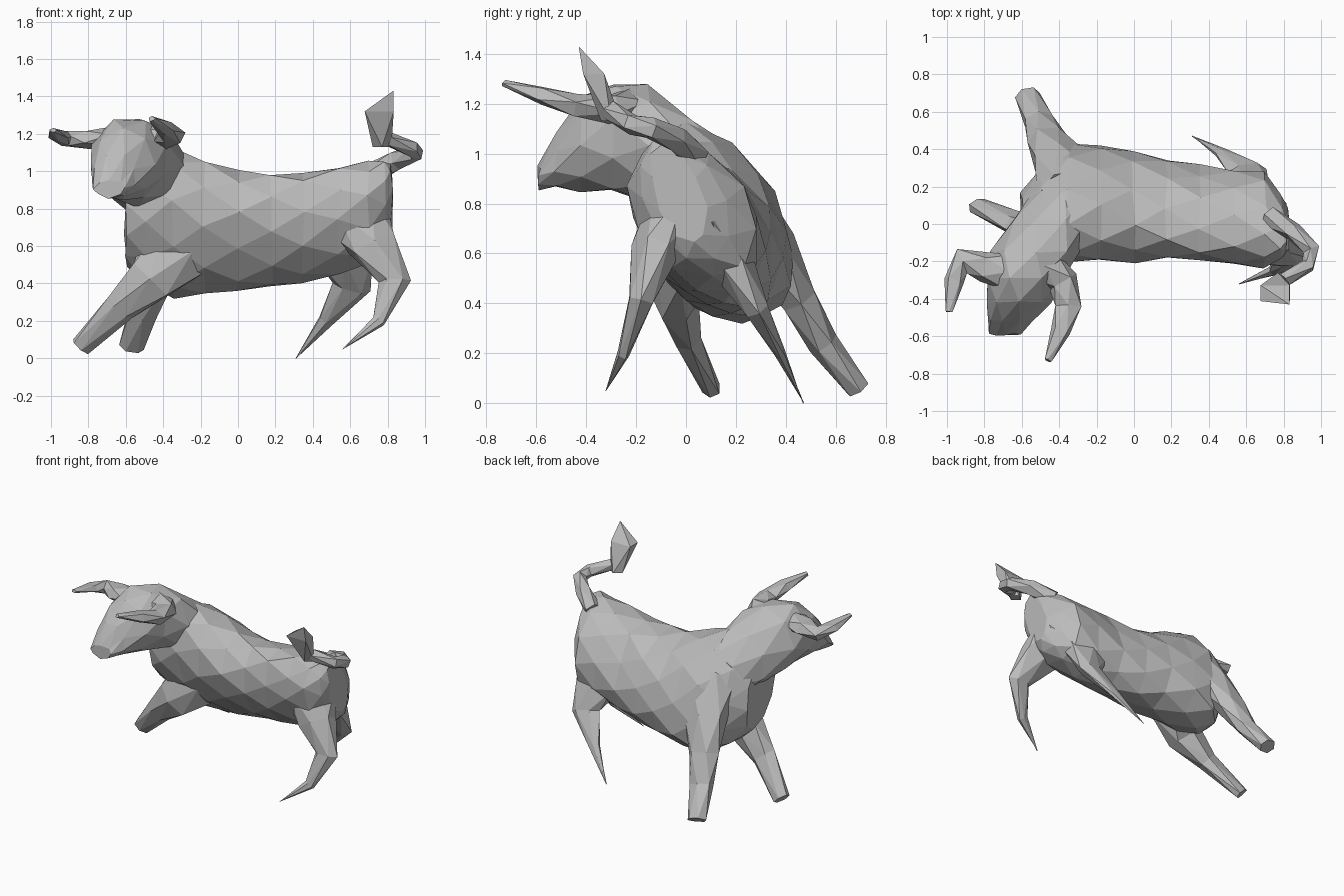
import bpy, bmesh, math, random
from mathutils import Vector

random.seed(4)
if "Cube" in bpy.data.objects:
    bpy.data.objects.remove(bpy.data.objects["Cube"])

grey = bpy.data.materials.new("plain grey")
grey.use_nodes = True
grey.diffuse_color = (.5, .5, .5, 1)
grey.node_tree.nodes["Principled BSDF"].inputs["Base Color"].default_value = grey.diffuse_color


def refine(stations):
    """Insert a smoothly interpolated station between each neighbouring pair."""
    result = []
    last = len(stations) - 1
    for i in range(last):
        before, start = stations[max(i - 1, 0)], stations[i]
        end, after = stations[i + 1], stations[min(i + 2, last)]
        middle = [(9 * (b + c) - a - d) / 16 for a, b, c, d in zip(before, start, end, after)]
        result += [start, middle]
    return result + [stations[last]]


def loft(name, rings, sides, axis=None, up=(0, 0, 1), lean=0, jitter=0):
    """Skin rings of (x, y, z, side radius, up radius) with flat triangles."""
    bm = bmesh.new()
    centres = [Vector(ring[:3]) for ring in rings]
    last = len(rings) - 1
    loops = []
    for i, (centre, ring) in enumerate(zip(centres, rings)):
        forward = Vector(axis) if axis else centres[min(i + 1, last)] - centres[max(i - 1, 0)]
        side = forward.cross(Vector(up)).normalized()
        top = side.cross(forward).normalized()
        side_radius, top_radius = ring[3:]
        loop = []
        for k in range(sides):
            angle = math.tau * (k + i % 2 / 2) / sides + math.pi / 2
            point = centre + side * math.cos(angle) * side_radius + top * math.sin(angle) * top_radius
            point.y -= lean * (point.z - centre.z)
            point += Vector([random.uniform(-jitter, jitter) for _ in range(3)])
            loop.append(bm.verts.new(point))
        loops.append(loop)
    # Zigzag triangles between the staggered rings
    for i, (a, b) in enumerate(zip(loops, loops[1:])):
        for k in range(sides):
            n = (k + 1) % sides
            if i % 2 == 0:
                bm.faces.new((a[k], a[n], b[k]))
                bm.faces.new((a[n], b[n], b[k]))
            else:
                bm.faces.new((a[k], a[n], b[n]))
                bm.faces.new((a[k], b[n], b[k]))
    bm.faces.new(reversed(loops[0]))
    bm.faces.new(loops[last])
    bmesh.ops.remove_doubles(bm, verts=bm.verts, dist=.002)
    bmesh.ops.recalc_face_normals(bm, faces=bm.faces)
    mesh = bpy.data.meshes.new(name)
    bm.to_mesh(mesh)
    bm.free()
    mesh.materials.append(grey)
    obj = bpy.data.objects.new(name, mesh)
    bpy.context.collection.objects.link(obj)


def limb(name, joints, thick, thin, stretch, sides=6, up=(1, 0, 0), power=1.5):
    """Loft through joints with a radius that tapers from thick to thin."""
    rings = []
    for i, joint in enumerate(joints):
        remaining = 1 - i / (len(joints) - 1)
        radius = thin + (thick - thin) * remaining ** power
        rings.append((*joint, radius, radius * stretch))
    loft(name, rings, sides, up=up, jitter=.003)


# Barrel of the body, from rump to chest
body_stations = [
    (.82, -.03, .84, .1, .2),
    (.7, .02, .78, .24, .28),
    (.35, .06, .7, .24, .3),
    (0, .09, .68, .28, .32),
    (-.35, .11, .72, .3, .41),
    (-.6, 0, .74, .16, .25),
]
loft("body", refine(body_stations), sides=10, axis=(-1, 0, 0), lean=.28, jitter=.01)

# Neck and head, turned to the side, with a flat sloping face
head_stations = [
    (-.36, .18, .82, .18, .2),
    (-.53, -.15, 1.04, .24, .24),
    (-.62, -.42, 1.04, .17, .19),
    (-.69, -.59, .91, .08, .05),
]
loft("neck_and_head", refine(head_stations), sides=8, axis=(0, -1, 0), jitter=.008)

# Horns, broad and flat, each hooked round towards its point
limb("right_horn", [(-.66, -.26, 1.18), (-.8, -.23, 1.17), (-.92, -.2, 1.17),
                    (-.96, -.3, 1.19), (-.99, -.47, 1.22)],
     thick=.1, thin=.02, stretch=.6, sides=5, up=(0, 0, 1), power=.6)
limb("left_horn", [(-.48, -.22, 1.19), (-.38, -.31, 1.18), (-.35, -.44, 1.19),
                   (-.39, -.57, 1.23), (-.46, -.73, 1.28)],
     thick=.1, thin=.02, stretch=.7, sides=5, up=(0, 0, 1), power=.6)

# Front legs, reaching forward and out
limb("left_front_leg", [(-.33, .18, .84), (-.4, .34, .62), (-.46, .45, .42),
                        (-.51, .55, .24), (-.57, .69, .06)],
     thick=.14, thin=.05, stretch=1.4)
limb("right_front_leg", [(-.32, .02, .6), (-.47, -.04, .42), (-.63, 0, .27),
                         (-.84, .1, .06)],
     thick=.14, thin=.04, stretch=1.5)

# Hind legs, ending in points
limb("left_hind_leg", [(.58, .1, .74), (.57, .19, .55), (.61, .28, .38),
                       (.47, .38, .2), (.31, .47, 0)],
     thick=.12, thin=0, stretch=2, power=1.2)
limb("right_hind_leg", [(.62, -.04, .78), (.73, -.13, .6), (.84, -.18, .41),
                        (.75, -.25, .2), (.56, -.32, .05)],
     thick=.13, thin=0, stretch=1.5, power=1.2)

# Tail, curling back over itself to a pointed tuft
limb("tail", [(.72, .04, .99), (.85, -.04, 1.06), (.95, -.14, 1.1),
              (.93, -.22, 1.12), (.8, -.3, 1.17)],
     thick=.06, thin=.04, stretch=1, sides=5, up=(0, 0, 1))
tuft_rings = [
    (.77, -.3, 1.13, .04, .05),
    (.755, -.37, 1.32, .06, .11),
    (.83, -.43, 1.43, 0, 0),
]
loft("tail_tuft", tuft_rings, sides=4, axis=(0, 0, 1), up=(1, 0, 0))
